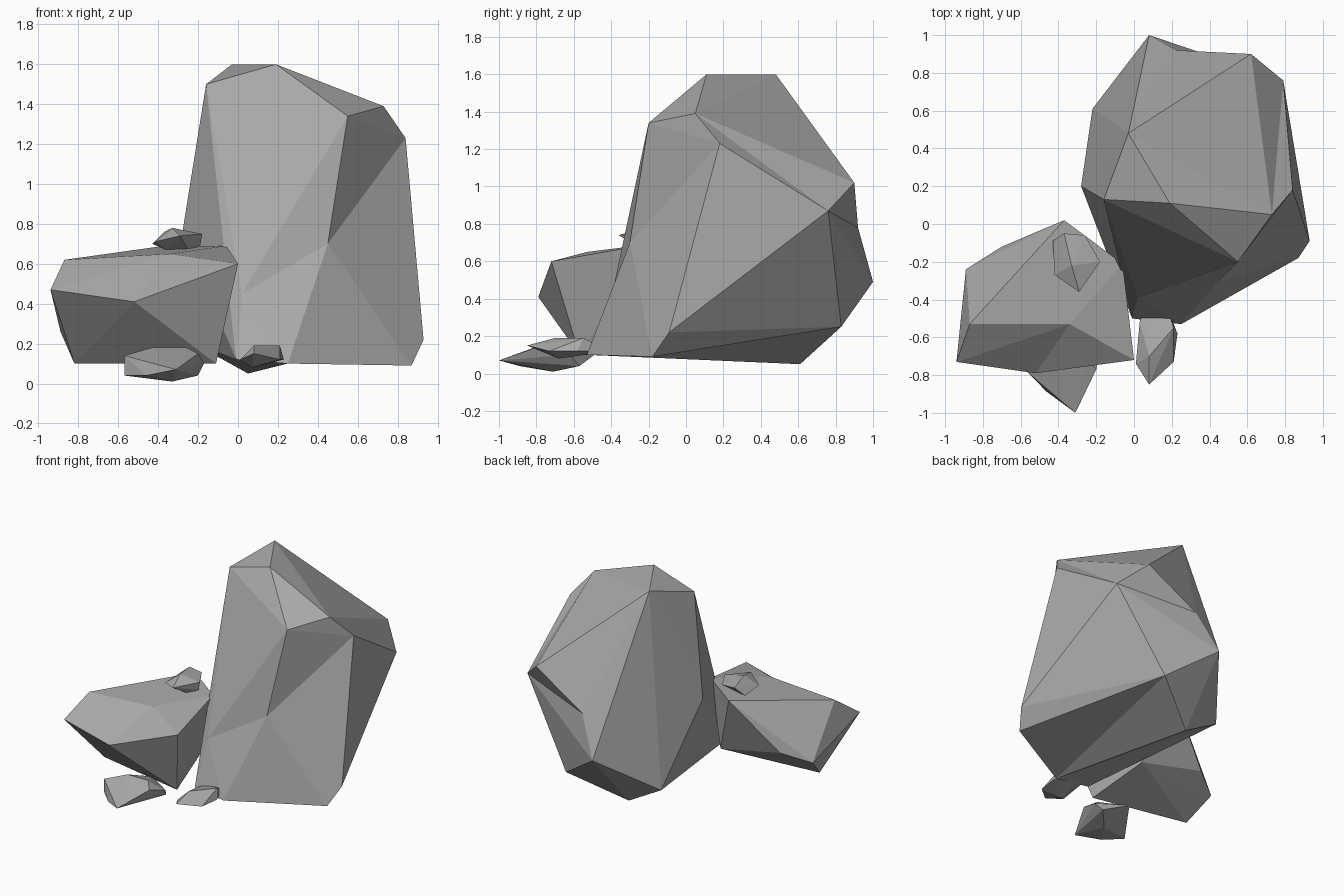
import bpy
import bmesh
from mathutils import Vector

cube = bpy.data.objects.get("Cube")
if cube:
    bpy.data.objects.remove(cube, do_unlink=True)

# One stone colour for every rock
stone = bpy.data.materials.new("stone_grey")
stone.use_nodes = True
colour = (0.4, 0.4, 0.4, 1)
stone.diffuse_color = colour
shader = next(n for n in stone.node_tree.nodes if n.type == "BSDF_PRINCIPLED")
shader.inputs["Base Color"].default_value = colour


def rock(name, corners, dents=()):
    """Chipped rock: hull around the corners; each dent is (position, outward push)
    and is hulled at its pushed place, then pulled back in."""
    bm = bmesh.new()
    for corner in corners:
        bm.verts.new(corner)
    pulls = []
    for position, push in dents:
        vert = bm.verts.new(Vector(position) + Vector(push))
        pulls.append((vert, position))
    bmesh.ops.convex_hull(bm, input=bm.verts[:], use_existing_faces=False)
    for vert, position in pulls:
        vert.co = position
    loose = [v for v in bm.verts if not v.link_faces]
    bmesh.ops.delete(bm, geom=loose, context="VERTS")
    bmesh.ops.recalc_face_normals(bm, faces=bm.faces[:])
    mesh = bpy.data.meshes.new(name)
    bm.to_mesh(mesh)
    bm.free()
    mesh.materials.append(stone)
    obj = bpy.data.objects.new(name, mesh)
    bpy.context.collection.objects.link(obj)


# Tall boulder: crown, shoulders, back, foot; dents shape the hollow facets
rock("tall_boulder", [
    (-.16, .13, 1.5), (-.03, .48, 1.6), (.19, .11, 1.6),
    (.55, -.2, 1.34), (.62, .9, 1.02),
    (.08, 1, .49), (.42, .83, .25),
    (-.28, .2, .75), (-.22, .61, .2), (.05, .61, .05),
    (.93, -.09, .22), (.87, -.18, .09), (-.01, -.5, .12),
], dents=[
    ((.45, -.3, .7), (.08, -.1, 0)),
    ((.02, -.39, .45), (0, -.08, 0)),
    ((.84, .18, 1.23), (.06, -.08, 0)),
    ((.22, .92, .78), (0, .1, 0)),
    ((.73, .05, 1.39), (.04, 0, .06)),
    ((.79, .76, .87), (.1, .1, 0)),
    ((.25, -.53, .1), (0, 0, -.4)),
])

# Low boulder: upper rim, brow, belly, underside
rock("low_boulder", [
    (-.87, -.53, .62), (0, -.72, .6), (-.06, -.21, .69), (-.37, .02, .69),
    (-.94, -.73, .47), (-.52, -.79, .41),
    (-.89, -.24, .26), (-.7, -.12, .33),
    (-.82, -.42, .1), (-.11, -.57, .1), (-.19, -.14, .22),
], dents=[((-.34, -.53, .65), (0, -.12, .05))])

# Pebble resting on the low boulder
rock("top_pebble", [
    (-.43, -.09, .7), (-.42, -.27, .71), (-.29, -.36, .74), (-.18, -.2, .75),
    (-.19, -.2, .69), (-.26, -.06, .75), (-.37, -.05, .76),
    (-.33, -.22, .78), (-.36, -.24, .67), (-.25, -.25, .67),
])

# Pebble in front of the low boulder
rock("left_pebble", [
    (-.31, -1, .07), (-.57, -.78, .04), (-.46, -.89, .04), (-.57, -.78, .14),
    (-.43, -.7, .18), (-.26, -.7, .18), (-.2, -.77, .15), (-.17, -.62, .1),
    (-.2, -.57, .04), (-.33, -.71, .01), (-.37, -.49, .1),
])

# Pebble at the foot of the tall boulder
rock("right_pebble", [
    (.08, -.85, .15), (.01, -.74, .12), (.03, -.52, .14), (.08, -.7, .19),
    (.21, -.55, .19), (.23, -.58, .12), (.21, -.73, .12),
    (.07, -.68, .08), (.16, -.4, .12), (.05, -.42, .13),
])
